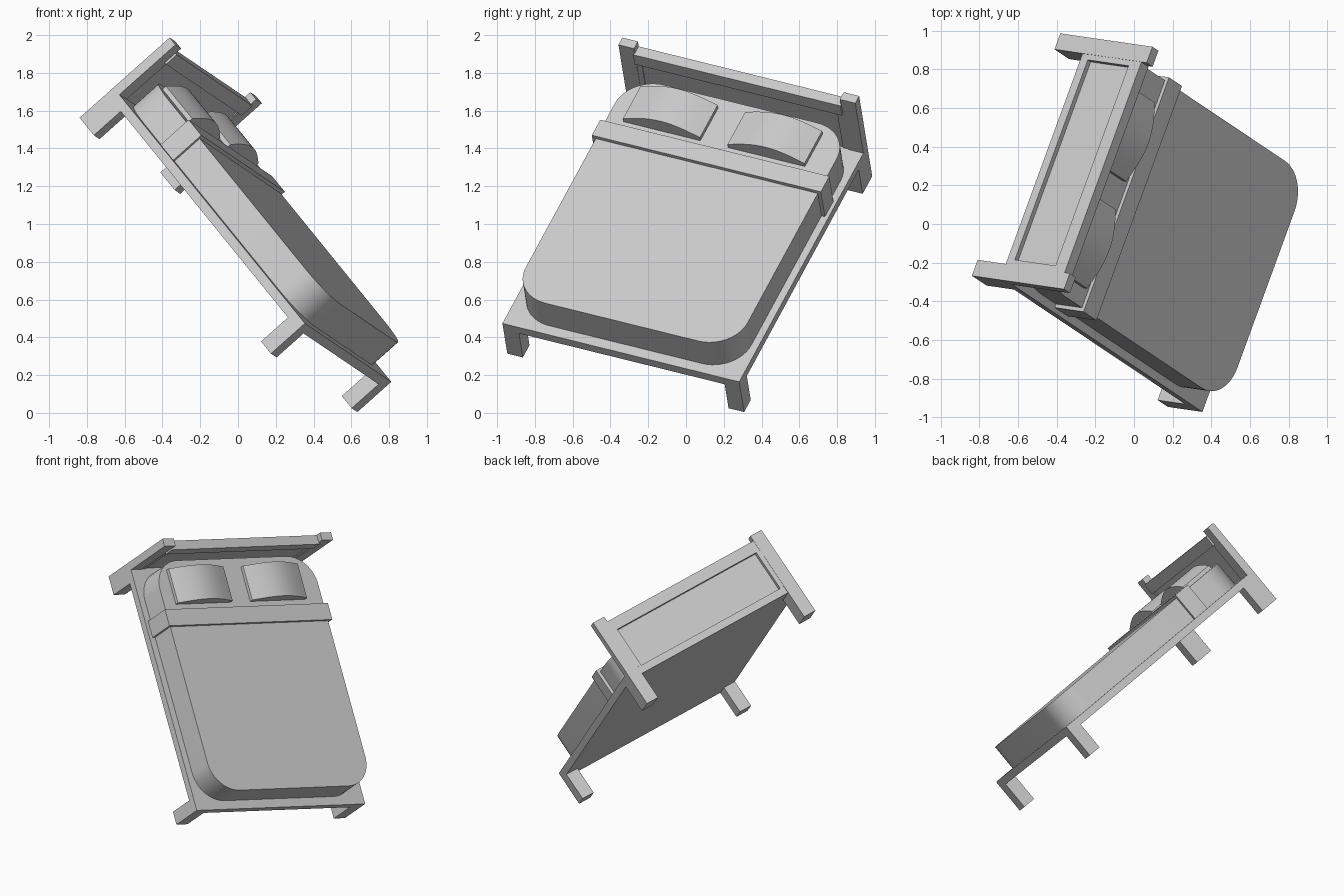
import bpy, bmesh, math
from mathutils import Matrix, Vector

if "Cube" in bpy.data.objects:
    bpy.data.objects.remove(bpy.data.objects["Cube"])

# Bed axes: across the width, foot to head, and upright; the whole bed is tilted
across = Vector((0.334, 0.915, -0.226)).normalized()
along = Vector((-0.584, 0.380, 0.718))
along = (along - across * along.dot(across)).normalized()
upright = across.cross(along)
PLACE = Matrix((across, along, upright)).transposed().to_4x4()
PLACE.translation = (0.354, -0.972, 0.474)

WIDTH, LENGTH = 1.37, 1.745

grey = bpy.data.materials.new("light_grey")
grey.diffuse_color = (0.6, 0.6, 0.6, 1)
grey.use_nodes = True
grey.node_tree.nodes["Principled BSDF"].inputs["Base Color"].default_value = grey.diffuse_color


def finish(name, bm, smooth=False):
    bmesh.ops.recalc_face_normals(bm, faces=bm.faces[:])
    mesh = bpy.data.meshes.new(name)
    bm.to_mesh(mesh)
    bm.free()
    mesh.materials.append(grey)
    ob = bpy.data.objects.new(name, mesh)
    bpy.context.collection.objects.link(ob)
    ob.matrix_world = PLACE
    if smooth:
        bpy.ops.object.select_all(action='DESELECT')
        ob.select_set(True)
        bpy.context.view_layer.objects.active = ob
        bpy.ops.object.shade_smooth_by_angle(angle=math.radians(30))
    return ob


def box(name, x, y, z):
    bm = bmesh.new()
    bmesh.ops.create_cube(bm, size=1)
    for v in bm.verts:
        for i, (a, b) in enumerate((x, y, z)):
            v.co[i] = b if v.co[i] > 0 else a
    return finish(name, bm)


def extrude(name, points, offset):
    bm = bmesh.new()
    face = bm.faces.new([bm.verts.new(p) for p in points])
    new = bmesh.ops.extrude_face_region(bm, geom=[face])["geom"]
    bmesh.ops.translate(bm, vec=offset,
                        verts=[g for g in new if isinstance(g, bmesh.types.BMVert)])
    return finish(name, bm, True)


# Base slab
box("base", (0, WIDTH), (0, LENGTH - 0.004), (-0.05, 0))

# Legs and headboard posts on both sides
for side, x in (("left", (0, 0.09)), ("right", (WIDTH - 0.09, WIDTH))):
    box("foot_leg_" + side, x, (0, 0.09), (-0.242, -0.002))
    box("head_leg_" + side, x, (1.615, LENGTH), (-0.242, 0))
    box("head_post_" + side, x, (1.692, LENGTH), (0, 0.40))

# Headboard: recessed panel, top beam and side stiles
box("headboard_panel", (0.08, WIDTH - 0.08), (1.70, 1.715), (-0.01, 0.34))
box("headboard_beam", (0.085, WIDTH - 0.085), (1.68, LENGTH - 0.002), (0.285, 0.362))
for side, x in (("left", (0.085, 0.12)), ("right", (WIDTH - 0.12, WIDTH - 0.085))):
    box("headboard_stile_" + side, x, (1.695, LENGTH - 0.002), (0, 0.30))

# Mattress with rounded corners
x0, x1, y0, y1, r = 0.045, 1.33, 0.06, 1.675, 0.2
outline = []
for k, (cx, cy) in enumerate(((x1 - r, y1 - r), (x0 + r, y1 - r),
                              (x0 + r, y0 + r), (x1 - r, y0 + r))):
    for s in range(13):
        a = math.pi / 2 * (k + s / 12)
        outline.append((cx + r * math.cos(a), cy + r * math.sin(a), 0))
extrude("mattress", outline, (0, 0, 0.18))

# Folded sheet wrapped over the mattress
box("folded_sheet", (0.025, 1.35), (1.215, 1.33), (0.0, 0.2))

# Two pillows with an arched section
for side, start in (("left", 0.14), ("right", 0.745)):
    section = [(start, 1.37, 0.17)]
    for s in range(17):
        t = s / 16
        section.append((start + 0.445 * t, 1.37, 0.205 + 0.055 * math.sin(math.pi * t)))
    section.append((start + 0.445, 1.37, 0.17))
    extrude("pillow_" + side, section, (0, 0.24, 0))
